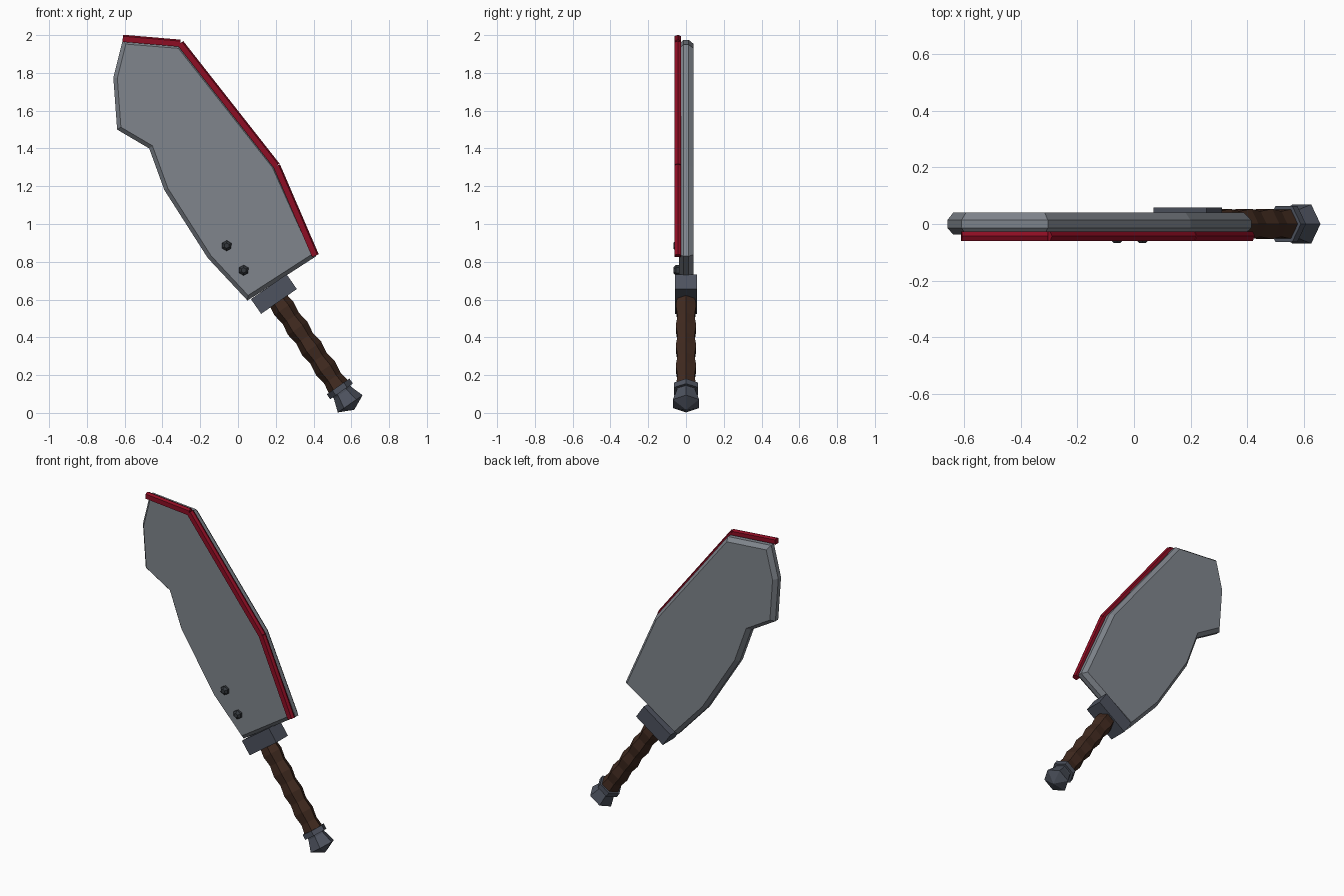
import bpy, bmesh, math
from mathutils import Vector

if "Cube" in bpy.data.objects:
    bpy.data.objects.remove(bpy.data.objects["Cube"])


def material(name, rgb):
    m = bpy.data.materials.new(name)
    m.diffuse_color = (*rgb, 1)
    m.use_nodes = True
    m.node_tree.nodes["Principled BSDF"].inputs["Base Color"].default_value = m.diffuse_color
    return m


STEEL = material("blade steel", (0.215, 0.235, 0.265))
IRON = material("dark iron", (0.075, 0.085, 0.112))
WOOD = material("brown grip", (0.052, 0.023, 0.014))
RED = material("red edge", (0.27, 0.004, 0.017))
BOLT = material("bolt iron", (0.035, 0.04, 0.047))


def loft(name, rings, mat):
    """Skin a list of equal-length point rings and cap both ends."""
    bm = bmesh.new()
    vs = [[bm.verts.new(p) for p in ring] for ring in rings]
    n = len(vs[0])
    for a, b in zip(vs, vs[1:]):
        for i in range(n):
            j = (i + 1) % n
            bm.faces.new((a[i], a[j], b[j], b[i]))
    bm.faces.new(vs[0][::-1])
    bm.faces.new(vs[-1])
    bmesh.ops.recalc_face_normals(bm, faces=bm.faces[:])
    me = bpy.data.meshes.new(name)
    bm.to_mesh(me)
    bm.free()
    me.materials.append(mat)
    ob = bpy.data.objects.new(name, me)
    bpy.context.collection.objects.link(ob)
    return ob


def inset(poly, d):
    """Mitred inward offset of a clockwise 2D outline."""
    out = []
    for i, p in enumerate(poly):
        p = Vector(p)
        e1 = (p - Vector(poly[i - 1])).normalized()
        e2 = (Vector(poly[(i + 1) % len(poly)]) - p).normalized()
        n1, n2 = Vector((e1.y, -e1.x)), Vector((e2.y, -e2.x))
        out.append(p + (n1 + n2) * d / (1 + n1.dot(n2)))
    return out


# Blade: bevelled slab with a hooked tip
outline = [(-0.61, 1.975), (-0.305, 1.95), (0.2, 1.31), (0.415, 0.83),
           (0.05, 0.595), (-0.16, 0.82), (-0.39, 1.18), (-0.47, 1.40),
           (-0.64, 1.50), (-0.66, 1.775)]
inner = inset(outline, 0.021)
loft("blade", [[(p[0], y, p[1]) for p in poly] for poly, y in
               ((inner, -0.038), (outline, -0.014), (outline, 0.014), (inner, 0.041))], STEEL)

# Red edge strips with a ridged outer side
path = [(-0.61, 1.983), (-0.305, 1.957), (0.205, 1.308), (0.41, 0.832)]
section = [(-0.019, -0.06), (0.011, -0.06), (0.019, -0.043), (0.011, -0.026), (-0.019, -0.026)]
for k, (a, b) in enumerate(zip(path, path[1:])):
    a, b = Vector(a), Vector(b)
    t = (b - a).normalized()
    n = Vector((-t.y, t.x))
    loft(f"edge_strip_{k + 1}",
         [[(c.x + n.x * s, y, c.y + n.y * s) for s, y in section] for c in (a, b)], RED)

# Tilted handle frame: D runs down the grip, U across it
ORIGIN = Vector((0.217, 0, 0.59))
D = Vector((0.571, 0, -0.821))
U = Vector((0.821, 0, 0.571))
Y = Vector((0, 1, 0))


def hex_ring(t, r):
    return [ORIGIN + D * t + U * (r * math.cos(i * math.pi / 3)) +
            Y * (r * math.sin(i * math.pi / 3)) for i in range(6)]


# Guard block
loft("guard", [[ORIGIN + D * t + U * u + Y * y for u, y in
                ((-0.115, -0.058), (0.115, -0.058), (0.115, 0.058), (-0.115, 0.058))]
               for t in (-0.095, 0)], IRON)

# Wavy six-sided grip
loft("grip", [hex_ring(-0.02 + 0.58 * i / 9, 0.062 if i % 2 else 0.052)
              for i in range(10)], WOOD)

# Collar and pommel
loft("collar", [hex_ring(0.548, 0.073), hex_ring(0.58, 0.073)], IRON)
loft("pommel", [hex_ring(0.575, 0.056), hex_ring(0.59, 0.056),
                hex_ring(0.66, 0.08), hex_ring(0.697, 0.003)], IRON)

# Bolts on the front of the blade
for k, (x, z) in enumerate(((-0.06, 0.885), (0.03, 0.755))):
    loft(f"bolt_{k + 1}",
         [[(x + r * math.cos(i * math.pi / 3 + 0.5), y, z + r * math.sin(i * math.pi / 3 + 0.5))
           for i in range(6)] for y, r in ((-0.03, 0.028), (-0.053, 0.028), (-0.067, 0.014))], BOLT)
